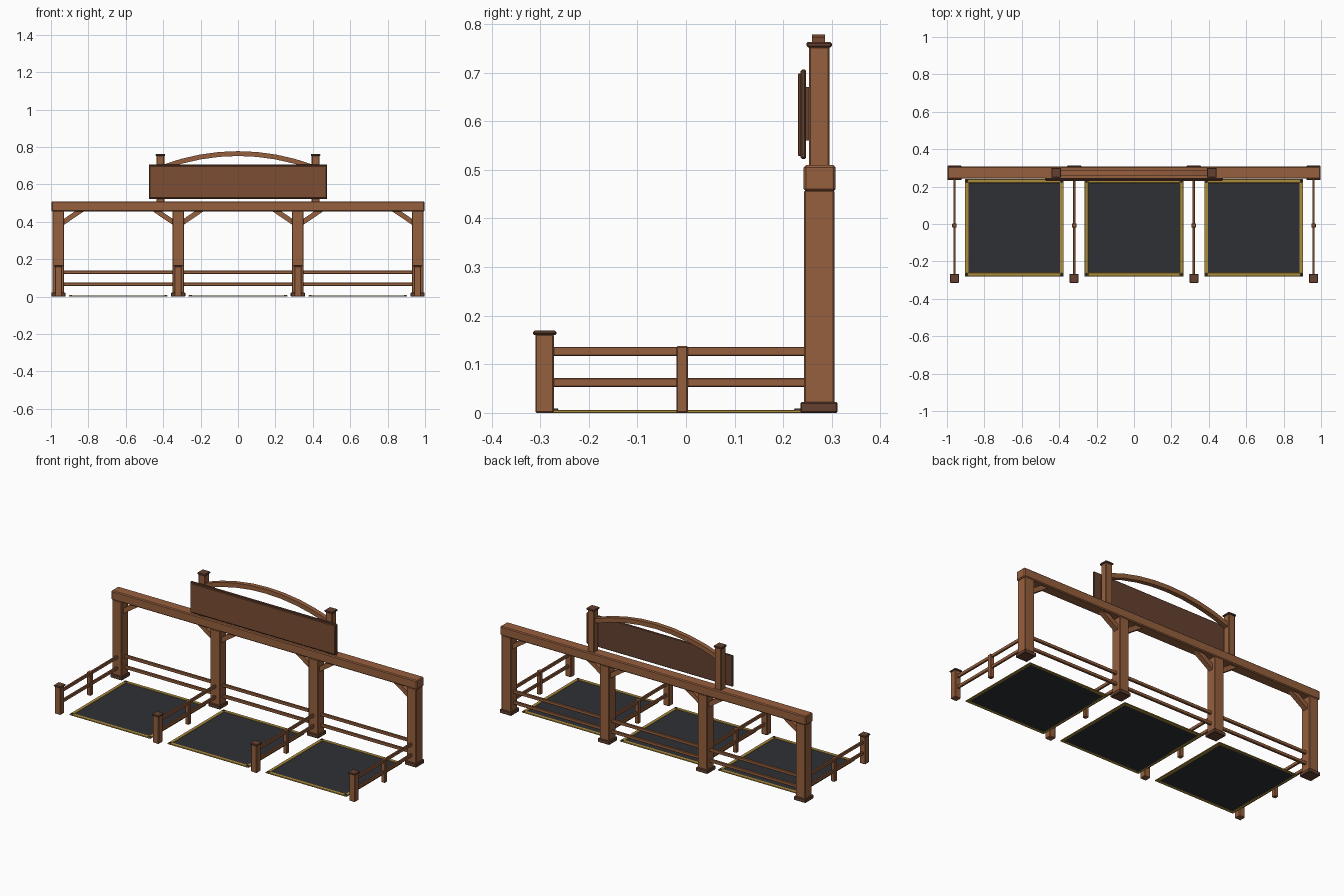
import bpy, bmesh, math
from mathutils import Matrix

if "Cube" in bpy.data.objects:
    bpy.data.objects.remove(bpy.data.objects["Cube"])


def material(name, rgb):
    m = bpy.data.materials.new(name)
    m.diffuse_color = (*rgb, 1)
    m.use_nodes = True
    m.node_tree.nodes["Principled BSDF"].inputs["Base Color"].default_value = m.diffuse_color
    return m


WOOD = material("wood", (0.305, 0.115, 0.048))
DARK = material("dark_wood", (0.13, 0.053, 0.03))
SIGN = material("sign_wood", (0.20, 0.075, 0.034))
MAT = material("dark_mat", (0.027, 0.03, 0.034))
GOLD = material("gold_trim", (0.42, 0.26, 0.045))
BOLT = material("bolt", (0.05, 0.045, 0.04))


def finish(bm, name, mat):
    me = bpy.data.meshes.new(name)
    bm.to_mesh(me)
    bm.free()
    me.materials.append(mat)
    ob = bpy.data.objects.new(name, me)
    bpy.context.collection.objects.link(ob)
    return ob


def box(name, x, y, z, mat=WOOD, bevel=0.003):
    """Bevelled box given its (min, max) range on each axis."""
    bm = bmesh.new()
    bmesh.ops.create_cube(bm, size=1)
    r = (x, y, z)
    bmesh.ops.scale(bm, vec=[b - a for a, b in r], verts=bm.verts)
    ob = finish(bm, name, mat)
    ob.location = [(a + b) / 2 for a, b in r]
    if bevel:
        mod = ob.modifiers.new("bevel", 'BEVEL')
        mod.width = bevel
        mod.segments = 1
    return ob


def around(c, h):
    return (c - h, c + h)


def prism(name, outline, y, mat=WOOD):
    """Extrude an x-z outline along y."""
    bm = bmesh.new()
    f = bm.faces.new([bm.verts.new((px, y[0], pz)) for px, pz in outline])
    ext = bmesh.ops.extrude_face_region(bm, geom=[f])
    verts = [g for g in ext["geom"] if isinstance(g, bmesh.types.BMVert)]
    bmesh.ops.translate(bm, vec=(0, y[1] - y[0], 0), verts=verts)
    bmesh.ops.recalc_face_normals(bm, faces=bm.faces)
    return finish(bm, name, mat)


posts = (-0.96, -0.32, 0.32, 0.96)

# Tall back posts, and the side fence running forward from each
for px in posts:
    box("back_post", around(px, 0.031), (0.243, 0.305), (0.01, 0.458))
    box("back_post_base", around(px, 0.038), (0.235, 0.312), (0, 0.022), DARK)
    box("front_post", around(px, 0.019), (-0.31, -0.272), (0, 0.162))
    box("front_post_cap", around(px, 0.024), (-0.315, -0.266), (0.16, 0.169), DARK)
    box("fence_middle_post", around(px, 0.012), (-0.02, 0.004), (0, 0.138))
    for z in ((0.053, 0.072), (0.117, 0.136)):
        box("side_rail", around(px, 0.006), (-0.275, 0.246), z, bevel=0.002)

# Top beam
box("top_beam", (-0.998, 0.998), (0.242, 0.308), (0.456, 0.51), bevel=0.005)

# Bays: back rails, corner braces and floor mats
for cx in (-0.64, 0, 0.64):
    for z in ((0.057, 0.075), (0.121, 0.139)):
        box("back_rail", around(cx, 0.292), (0.267, 0.281), z, bevel=0.002)
    for s in (-1, 1):
        pts = ((0.292, 0.383), (0.292, 0.415), (0.228, 0.459), (0.18, 0.459))
        prism("corner_brace", [(cx + s * a, b) for a, b in pts], (0.259, 0.289))

    box("floor_mat", around(cx, 0.25), (-0.262, 0.228), (0, 0.004), MAT, 0)
    for s in (-1, 1):
        box("mat_side_trim", around(cx + s * 0.254, 0.010), (-0.28, 0.24),
            (0, 0.006), GOLD, 0.001)
        for y in (-0.27, 0.23):
            bm = bmesh.new()
            bmesh.ops.create_cone(bm, cap_ends=True, segments=8, radius1=0.009,
                                  radius2=0.006, depth=0.004,
                                  matrix=Matrix.Translation((cx + s * 0.254, y, 0.007)))
            finish(bm, "mat_corner_bolt", BOLT)
    for y in (-0.27, 0.23):
        box("mat_end_trim", around(cx, 0.245), around(y, 0.010),
            (0, 0.006), GOLD, 0.001)

# Sign board with raised front panel, carried on two capped posts
box("sign_back_board", around(0, 0.477), (0.236, 0.247), (0.522, 0.706), DARK)
box("sign_front_panel", around(0, 0.472), (0.230, 0.238), (0.528, 0.698), SIGN, 0.002)
for s in (-1, 1):
    box("sign_post", around(s * 0.415, 0.021), (0.253, 0.295), (0.505, 0.754))
    box("sign_post_cap", around(s * 0.415, 0.026), (0.248, 0.3), (0.752, 0.763), DARK)
    box("sign_bracket", around(s * 0.415, 0.015), (0.244, 0.256), (0.56, 0.67), DARK, 0)

# Arched rail over the sign, eight straight segments
half, rise, thick, n = 0.405, 0.074, 0.026, 8
radius = (half ** 2 + rise ** 2) / (2 * rise)
sweep = math.asin(half / radius)
angles = [sweep * (2 * i / n - 1) for i in range(n + 1)]
cz = 0.778 - radius


def arc(a, r):
    return (r * math.sin(a), cz + r * math.cos(a))


for a, b in zip(angles, angles[1:]):
    inner = radius - thick
    prism("arch_segment", [arc(a, radius), arc(b, radius), arc(b, inner), arc(a, inner)],
          (0.259, 0.286))
